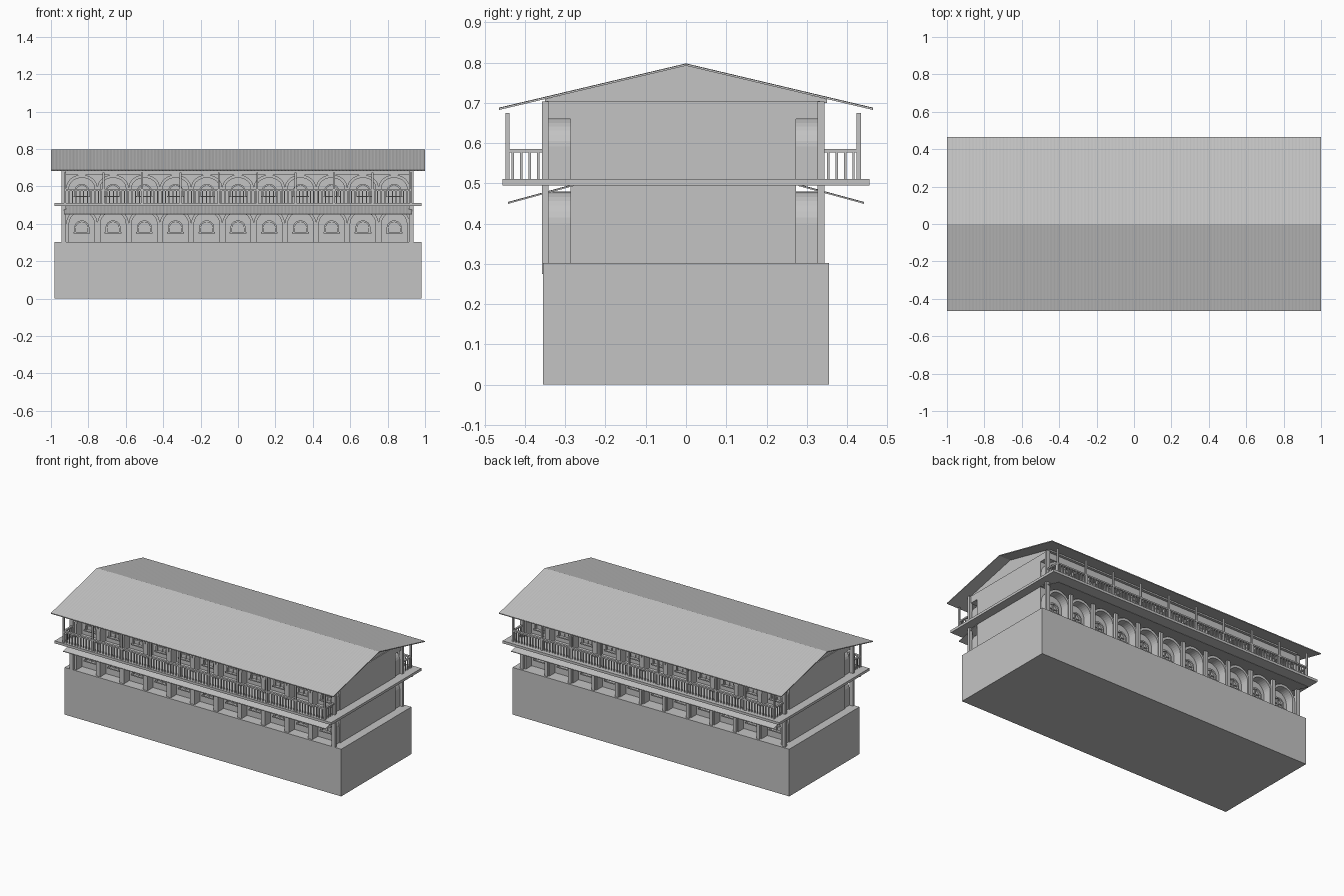
import bpy, bmesh, math

old = bpy.data.objects.get("Cube")
if old:
    bpy.data.objects.remove(old)

GREY = (0.55, 0.55, 0.55, 1)
mat = bpy.data.materials.new("plain_grey")
mat.use_nodes = True
mat.diffuse_color = GREY
mat.node_tree.nodes["Principled BSDF"].inputs["Base Color"].default_value = GREY

BAYS, PITCH = 11, 0.167
SHIFT = -0.007                       # upper storeys sit slightly forward
bay_x = [(i - BAYS // 2) * PITCH for i in range(BAYS)]


def finish(name, bm):
    bmesh.ops.recalc_face_normals(bm, faces=bm.faces)
    mesh = bpy.data.meshes.new(name)
    bm.to_mesh(mesh)
    bm.free()
    mesh.materials.append(mat)
    obj = bpy.data.objects.new(name, mesh)
    bpy.context.scene.collection.objects.link(obj)
    return obj


def box(bm, x0, x1, y0, y1, z0, z1):
    y0, y1 = sorted((y0, y1))
    verts = bmesh.ops.create_cube(bm, size=1)["verts"]
    for v in verts:
        v.co.x = x0 if v.co.x < 0 else x1
        v.co.y = y0 if v.co.y < 0 else y1
        v.co.z = z0 if v.co.z < 0 else z1


def single_box(name, *dims):
    bm = bmesh.new()
    box(bm, *dims)
    return finish(name, bm)


def arch_line(cx, half, z0, spring, rise, n=16):
    # Outline of an arch: jamb foot, curve, jamb foot
    pts = [(cx - half, z0)]
    for i in range(n + 1):
        a = math.pi * (1 - i / n)
        pts.append((cx + half * math.cos(a), spring + rise * math.sin(a)))
    return pts + [(cx + half, z0)]


def arch_band(bm, outer, inner, y0, y1):
    # Solid band between two arch outlines
    rings = [[bm.verts.new((x, y, z)) for x, z in line]
             for line, y in ((outer, y0), (outer, y1), (inner, y1), (inner, y0))]
    for a, b in zip(rings, rings[1:] + rings[:1]):
        for i in range(len(a) - 1):
            bm.faces.new((a[i], a[i + 1], b[i + 1], b[i]))
    for k in (0, -1):
        bm.faces.new([r[k] for r in rings])


def ribbed_sheet(name, half_x, section, thick, ribs, height):
    # Thin sheet following a y-z section, with shallow ribs along x
    bm = bmesh.new()
    rows = []
    for i in range(ribs * 4 + 1):
        x = -half_x + 2 * half_x * i / (ribs * 4)
        lift = height if i % 4 in (1, 2) else 0
        rows.append([bm.verts.new((x, y, z + lift)) for y, z in section] +
                    [bm.verts.new((x, y, z - thick)) for y, z in reversed(section)])
    for a, b in zip(rows, rows[1:]):
        for k in range(len(a)):
            j = (k + 1) % len(a)
            bm.faces.new((a[k], a[j], b[j], b[k]))
    bm.faces.new(rows[0])
    bm.faces.new(rows[-1])
    return finish(name, bm)


# Main masses
single_box("base_block", -0.98, 0.98, -0.355, 0.355, 0, 0.302)
single_box("core_walls", -0.925, 0.925, SHIFT - 0.28, SHIFT + 0.28, 0.3, 0.705)
single_box("balcony_slab", -0.98, 0.98, -0.456, 0.456, 0.495, 0.511)

# Gable attic beneath the roof
bm = bmesh.new()
ends = []
for x in (-0.92, 0.92):
    ends.append([bm.verts.new((x, y, z)) for y, z in
                 ((-0.35, 0.7), (0.35, 0.7), (0.35, 0.709), (0, 0.793), (-0.35, 0.709))])
for k in range(5):
    j = (k + 1) % 5
    bm.faces.new((ends[0][k], ends[0][j], ends[1][j], ends[1][k]))
bm.faces.new(ends[0])
bm.faces.new(ends[1])
finish("gable_attic", bm)

# Roof sheets
ribbed_sheet("roof", 1.0, [(-0.465, 0.687), (0, 0.797), (0.465, 0.687)], 0.005, 110, 0.0008)

for side, s in (("front", -1), ("back", 1)):
    def Y(d):
        return SHIFT + s * d

    # Sloping awning under the balcony
    ribbed_sheet(side + "_awning", 0.93, [(s * 0.28, 0.497), (s * 0.442, 0.453)],
                 0.004, 100, 0.0008)

    # Arched bays on both storeys
    bm = bmesh.new()
    for z0, spring, rise in ((0.3, 0.4, 0.08), (0.505, 0.592, 0.07)):
        for cx in bay_x:
            arch_band(bm, arch_line(cx, PITCH / 2, z0, spring, rise),
                      arch_line(cx, 0.068, z0, spring, rise - 0.016), Y(0.275), Y(0.336))
    finish(side + "_arches", bm)

    # Arched windows with sills and glazing bars
    bm = bmesh.new()
    for z in (0.355, 0.55):
        for cx in bay_x:
            arch_band(bm, arch_line(cx, 0.04, z, z + 0.025, 0.038, 10),
                      arch_line(cx, 0.031, z, z + 0.025, 0.029, 10), Y(0.275), Y(0.292))
            box(bm, cx - 0.045, cx + 0.045, Y(0.275), Y(0.298), z - 0.007, z)
            box(bm, cx - 0.003, cx + 0.003, Y(0.275), Y(0.286), z, z + 0.055)
            box(bm, cx - 0.031, cx + 0.031, Y(0.275), Y(0.286), z + 0.022, z + 0.027)
    finish(side + "_windows", bm)

    # Beam above the upper arches
    single_box(side + "_beam", -0.925, 0.925, Y(0.275), Y(0.34), 0.66, 0.705)

    # Tall corner posts, and slim piers between the back bays
    bm = bmesh.new()
    foot = 0.275 if s < 0 else 0.3
    for x in (-0.932, 0.925):
        box(bm, x - 0.012, x + 0.012, Y(0.334), Y(0.351), foot, 0.703)
    if s > 0:
        for cx in bay_x[1:]:
            x = cx - PITCH / 2
            box(bm, x - 0.01, x + 0.01, Y(0.334), Y(0.351), 0.3, 0.495)
    finish(side + "_posts", bm)

    # Balcony railing with returns at both ends
    bm = bmesh.new()
    box(bm, -0.93, 0.93, Y(0.426), Y(0.441), 0.576, 0.585)
    for i in range(94):
        x = -0.925 + i * 1.85 / 93
        box(bm, x - 0.003, x + 0.003, Y(0.431), Y(0.437), 0.51, 0.577)
    for i in range(10):
        x = -0.925 + i * 1.85 / 9
        box(bm, x - 0.005, x + 0.005, Y(0.431), Y(0.441), 0.51, 0.675)
    for x in (-0.925, 0.925):
        box(bm, x - 0.006, x + 0.006, Y(0.345), Y(0.43), 0.576, 0.585)
        for i in range(4):
            y = Y(0.36 + i * 0.021)
            box(bm, x - 0.003, x + 0.003, y - 0.003, y + 0.003, 0.51, 0.577)
    finish(side + "_railing", bm)
